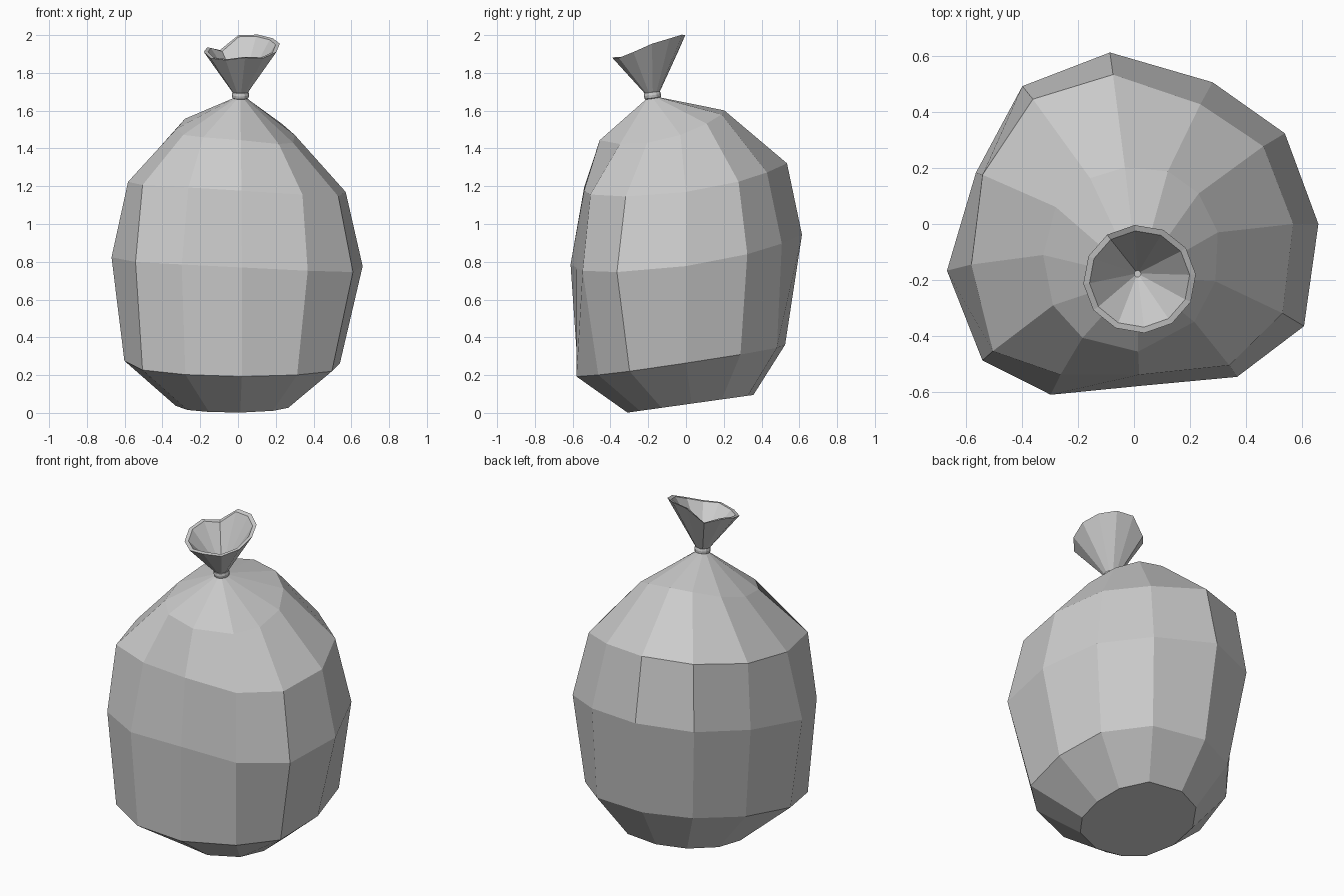
import bpy, bmesh
from math import cos, sin, radians
from mathutils import Vector, Matrix

if "Cube" in bpy.data.objects:
    bpy.data.objects.remove(bpy.data.objects["Cube"])

# shared fold directions of the crumpled bag, one per column
ANGLES = [0, 31, 61, 98, 129, 162, 194, 222, 244, 272, 304, 329]
N = len(ANGLES)


def bag_ring(center, radii, tilt):
    """Ring of points; tilt = (height, slope y, slope x, bow y, bow centre)."""
    a, b, c, d, y0 = tilt
    pts = []
    for ang, r in zip(ANGLES, radii):
        x = center[0] + r * cos(radians(ang))
        y = center[1] + r * sin(radians(ang))
        pts.append(Vector((x, y, max(0, a + b * y + c * x + d * (y - y0) ** 2))))
    return pts


def loft(name, rings, cap_start=False, cap_end=False, closed=False):
    bm = bmesh.new()
    rows = [[bm.verts.new(p) for p in ring] for ring in rings]
    pairs = list(zip(rows, rows[1:]))
    if closed:
        pairs.append((rows[-1], rows[0]))
    for lo, hi in pairs:
        n = len(lo)
        for i in range(n):
            j = (i + 1) % n
            bm.faces.new((lo[i], lo[j], hi[j], hi[i]))
    if cap_start:
        bm.faces.new(rows[0][::-1])
    if cap_end:
        bm.faces.new(rows[-1])
    bmesh.ops.recalc_face_normals(bm, faces=bm.faces)
    mesh = bpy.data.meshes.new(name)
    bm.to_mesh(mesh)
    bm.free()
    obj = bpy.data.objects.new(name, mesh)
    bpy.context.collection.objects.link(obj)
    return obj


# bag body: leaning, slightly dented rings from the floor to the neck
neck = (0.012, -0.175)
body = [
    bag_ring((0, 0.03), [.29, .31, .34, .33, .33, .33, .34, .36, .35, .34, .33, .31],
             (.045, .14, 0, 0, 0)),
    bag_ring((0, 0), [.54, .56, .55, .53, .53, .55, .62, .68, .635, .58, .56, .58],
             (.28, .15, -.03, 0, 0)),
    bag_ring((0, 0), [.66, .63, .58, .62, .635, .595, .69, .73, .68, .58, .66, .71],
             (.81, .137, -.05, .12, 0)),
    bag_ring((0, 0), [.57, .54, .49, .54, .575, .57, .60, .68, .60, .54, .61, .62],
             (1.204, .13, -.06, .15, 0)),
    bag_ring((0, -.03), [.30, .27, .25, .235, .25, .295, .335, .39, .42, .427, .386, .34],
             (1.501, .23, -.09, .46, -.13)),
    bag_ring(neck, [.035] * N, (1.69, .137, 0, 0, 0)),
]
loft("bag_body", body, cap_start=True, cap_end=True)

# tie: small tilted band around the neck
tie_center = Vector((0.013, -0.178, 1.682))
lean = Matrix.Rotation(radians(7.8), 3, 'X')
profile = [(.033, -.02), (.043, -.015), (.046, 0), (.043, .015), (.033, .02)]
tie = [[tie_center + lean @ Vector((r * cos(radians(30 * i)), r * sin(radians(30 * i)), h))
        for i in range(12)] for r, h in profile]
loft("neck_tie", tie, closed=True)

# flared mouth: thin-walled open cone with a wavy rim
DIP = [0, 0, .005, .005, -.055, -.01, .0, -.005, .0, .01, -.01, -.01]


def mouth_ring(radius, drop):
    pts = []
    for i in range(12):
        t = radians(5 + 30 * i)
        x, y = .02 + radius * cos(t), -.197 + radius * .96 * sin(t)
        pts.append(Vector((x, y, 1.93 + .33 * (y + .2) + .08 * x + DIP[i] - drop)))
    return pts


def throat(radius, z):
    return [Vector((.013 + radius * cos(radians(5 + 30 * i)),
                    -.178 + radius * sin(radians(5 + 30 * i)), z)) for i in range(12)]


loft("bag_mouth", [throat(.03, 1.68), mouth_ring(.202, 0), mouth_ring(.18, .002),
                   throat(.012, 1.705)], cap_start=True, cap_end=True)
